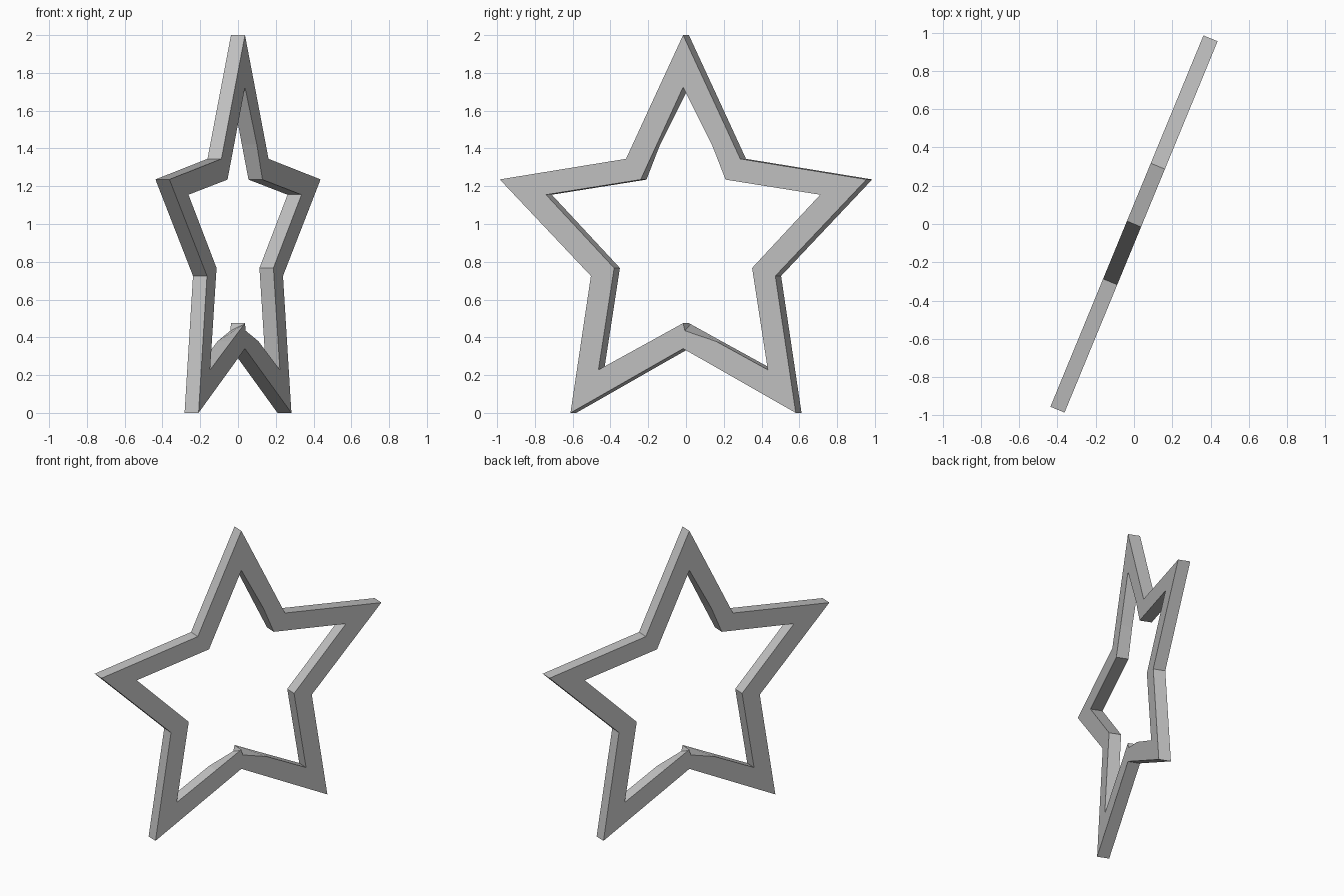
import bpy
import bmesh
import math

old = bpy.data.objects.get("Cube")
if old:
    bpy.data.objects.remove(old, do_unlink=True)

# Plain grey finish
grey = bpy.data.materials.new("plain_grey")
grey.use_nodes = True
colour = (0.53, 0.53, 0.53, 1.0)
grey.diffuse_color = colour
grey.node_tree.nodes["Principled BSDF"].inputs["Base Color"].default_value = colour

# Half profiles in the star's own plane (across, up), from top to bottom
OUTER = [(0, 2), (0.2, 1.6), (0.327, 1.345), (1.05, 1.236), (0.528, 0.725),
         (0.645, 0), (0.19, 0.24), (0.01, 0.335), (0, 0.34)]
INNER = [(0, 1.725), (0.151, 1.42), (0.243, 1.235), (0.785, 1.155), (0.395, 0.767),
         (0.485, 0.228), (0.19, 0.378), (0.01, 0.47), (0, 0.475)]
# Worn spots on the inner edge: index -> moved point
WORN = {1: (0.165, 1.42), 7: (0.01, 0.435)}
worn_inner = [WORN.get(i, p) for i, p in enumerate(INNER)]

TURN = math.radians(67.6)
HALF_THICK = 0.04


def closed(right, left):
    """Join a right half with a mirrored left half into one loop."""
    return right + [(-u, z) for u, z in reversed(left[1:-1])]


def place(u, z, side):
    """Turn a point of the star's plane into the model's frame."""
    c, s, d = math.cos(TURN), math.sin(TURN), side * HALF_THICK
    return (u * c + d * s, u * s - d * c, z)


# Star frame: two rings joined by outer and inner walls
bm = bmesh.new()
loops = [
    [bm.verts.new(place(u, z, side)) for u, z in profile]
    for profile, side in (
        (closed(OUTER, OUTER), 1),
        (closed(worn_inner, INNER), 1),
        (closed(INNER, worn_inner), -1),
        (closed(OUTER, OUTER), -1),
    )
]
count = len(loops[0])
for k in range(4):
    a, b = loops[k], loops[(k + 1) % 4]
    for i in range(count):
        j = (i + 1) % count
        bm.faces.new((a[i], a[j], b[j], b[i]))
bmesh.ops.recalc_face_normals(bm, faces=bm.faces[:])

mesh = bpy.data.meshes.new("star_frame")
bm.to_mesh(mesh)
bm.free()
mesh.materials.append(grey)
star = bpy.data.objects.new("star_frame", mesh)
bpy.context.collection.objects.link(star)
